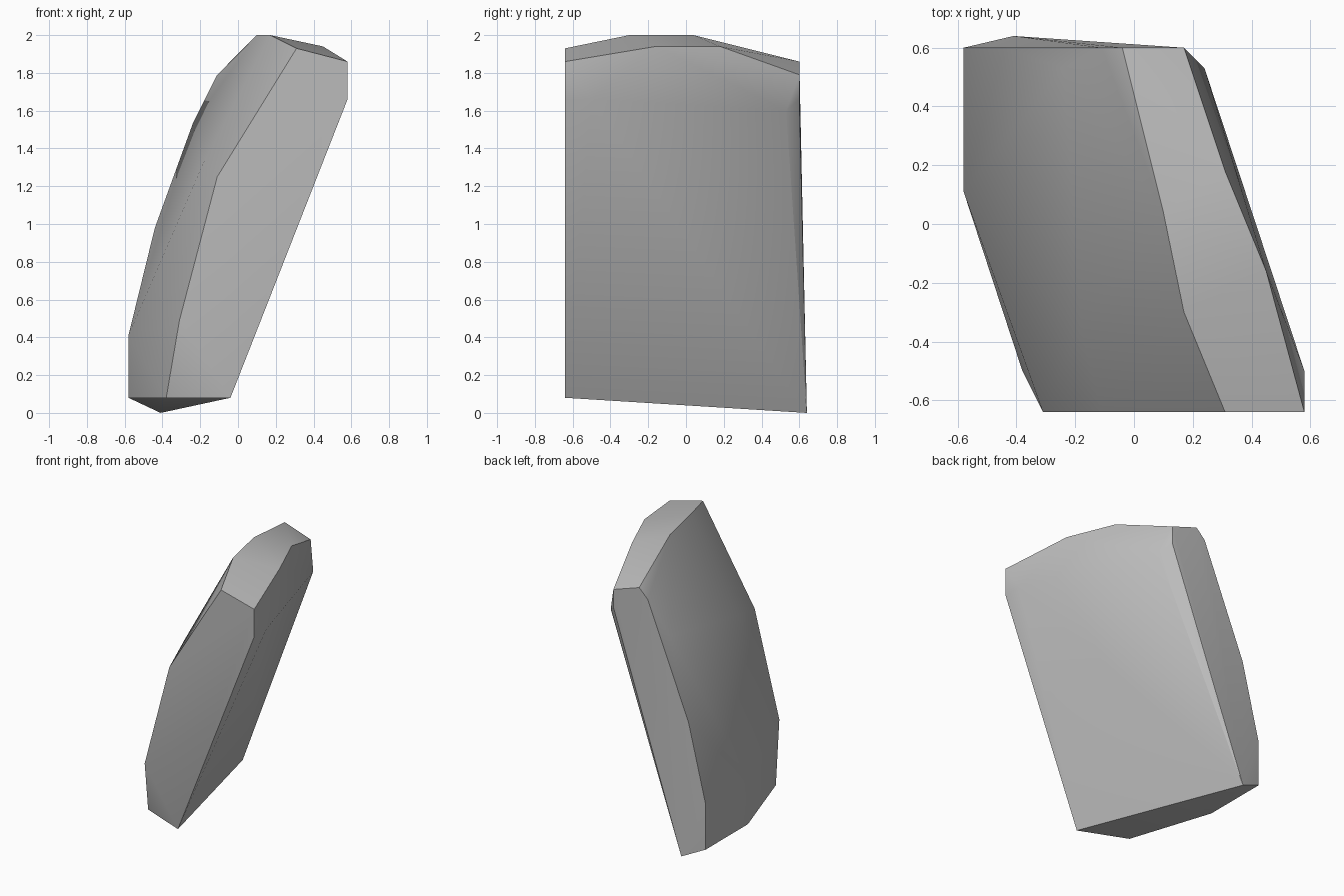
import bpy
import bmesh
from math import radians

# Remove the default object
default_cube = bpy.data.objects.get("Cube")
if default_cube:
    bpy.data.objects.remove(default_cube, do_unlink=True)


def make_material(name, color):
    """Create a plain single-colour material."""
    material = bpy.data.materials.new(name)
    material.diffuse_color = color
    material.use_nodes = True
    shader = material.node_tree.nodes["Principled BSDF"]
    shader.inputs["Base Color"].default_value = color
    shader.inputs["Roughness"].default_value = 0.8
    return material


def end_profile(y, outline):
    """Place an x, z outline on an upright end plane."""
    return [(x, y, z) for x, z in outline]


def make_hull(name, points, material):
    """Wrap a faceted stone skin around the corner points."""
    bm = bmesh.new()
    for point in points:
        bm.verts.new(point)
    result = bmesh.ops.convex_hull(bm, input=bm.verts[:])
    loose = set(result["geom_interior"]) | set(result["geom_unused"])
    loose = [v for v in loose if isinstance(v, bmesh.types.BMVert)]
    bmesh.ops.delete(bm, geom=loose, context="VERTS")
    # Merge the coplanar triangles into clean flat facets
    bmesh.ops.dissolve_limit(bm, angle_limit=radians(1),
                             verts=bm.verts[:], edges=bm.edges[:])
    bmesh.ops.recalc_face_normals(bm, faces=bm.faces[:])
    mesh = bpy.data.meshes.new(name)
    bm.to_mesh(mesh)
    bm.free()
    mesh.materials.append(material)
    stone = bpy.data.objects.new(name, mesh)
    bpy.context.collection.objects.link(stone)
    return stone


# Flat front end and flat back end
front_end = end_profile(-0.64, [(0.31, 1.93), (0.58, 1.86), (0.58, 1.66),
                                (-0.04, 0.08), (-0.31, 0.49), (-0.11, 1.25)])
back_end = end_profile(0.6, [(-0.04, 1.86), (0.17, 1.79), (0.17, 1.66),
                             (-0.58, 0.08), (-0.58, 0.41), (-0.44, 0.98),
                             (-0.11, 1.79)])

# Gently arched top, between an upper and a lower ridge
top_ridges = [(0.17, -0.3, 2), (0.1, 0.04, 2),
              (0.45, -0.16, 1.94), (0.31, 0.18, 1.94)]

# Worn corners on the straight side and the bulging side
straight_side = [(0.58, -0.5, 1.66), (0.24, 0.53, 1.6)]
bulging_side = [(-0.18, -0.36, 1.33), (-0.24, 0.53, 1.53), (-0.58, 0.11, 0.41)]

# Pointed underside
underside = [(-0.38, -0.5, 0.08), (-0.58, 0.11, 0.08), (-0.41, 0.64, 0)]

stone_grey = make_material("stone grey", (0.5, 0.5, 0.5, 1))
rock = make_hull("leaning_rock", front_end + back_end + top_ridges
                 + straight_side + bulging_side + underside, stone_grey)

# Soften the shallow facets and keep the strong edges crisp
bpy.ops.object.select_all(action="DESELECT")
rock.select_set(True)
bpy.context.view_layer.objects.active = rock
bpy.ops.object.shade_smooth_by_angle(angle=radians(30))
